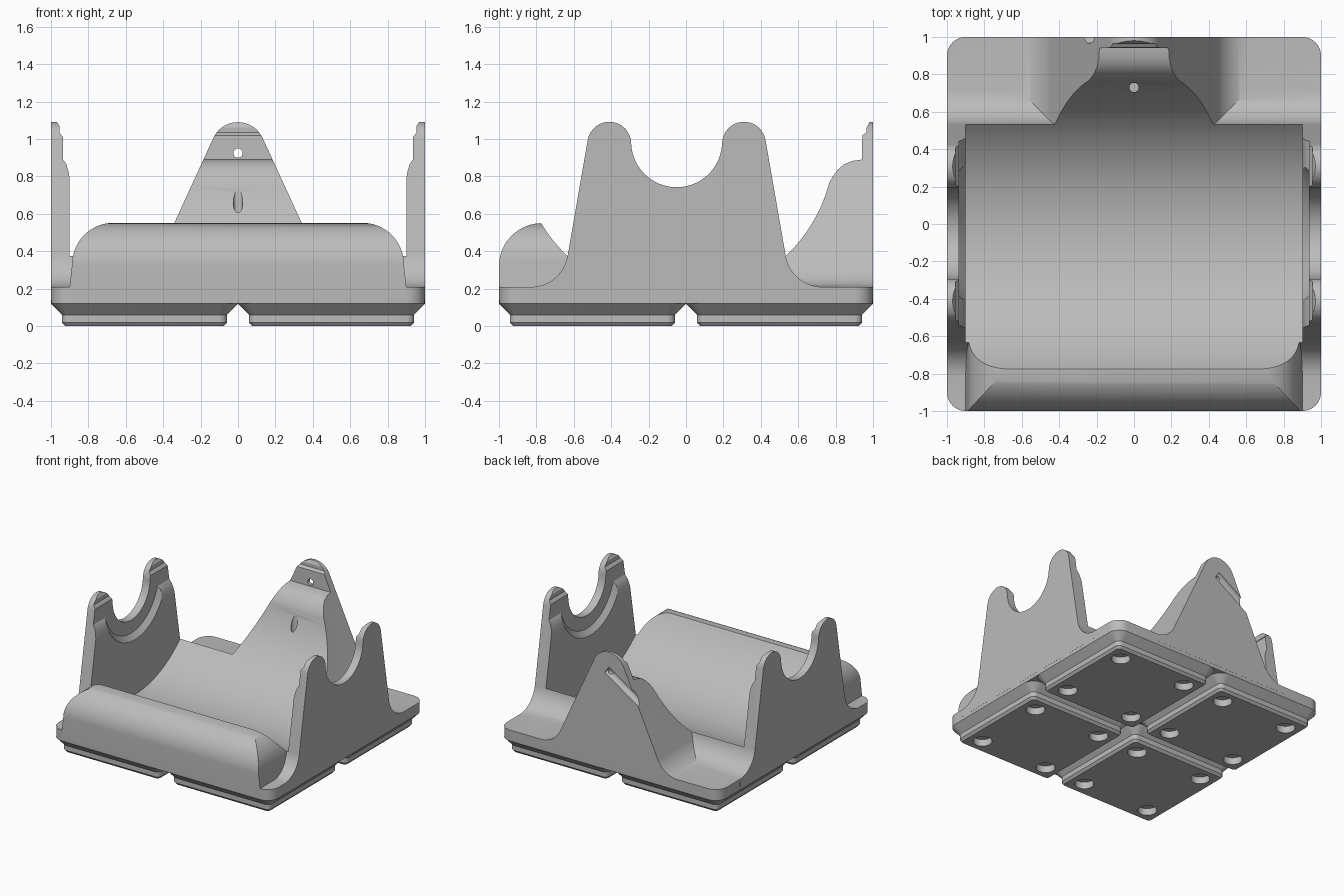
import bpy, bmesh
from math import sin, cos, pi, radians
from mathutils import Vector

cube = bpy.data.objects.get("Cube")
if cube:
    bpy.data.objects.remove(cube, do_unlink=True)

grey = bpy.data.materials.new("light_grey")
grey.use_nodes = True
grey.diffuse_color = (0.5, 0.5, 0.5, 1)
grey.node_tree.nodes["Principled BSDF"].inputs["Base Color"].default_value = (0.5, 0.5, 0.5, 1)


def finish(name, bm):
    bmesh.ops.recalc_face_normals(bm, faces=bm.faces)
    mesh = bpy.data.meshes.new(name)
    bm.to_mesh(mesh)
    bm.free()
    mesh.materials.append(grey)
    obj = bpy.data.objects.new(name, mesh)
    bpy.context.collection.objects.link(obj)
    return obj


def arc(cx, cz, r, a, b, n=16):
    steps = [radians(a + (b - a) * i / n) for i in range(n + 1)]
    return [(cx + r * cos(t), cz + r * sin(t)) for t in steps]


def prism(name, outline, axis, lo, hi):
    """Outline in (y, z) pushed along x, or in (x, z) pushed along y."""
    bm = bmesh.new()
    put = (lambda u, z, d: (d, u, z)) if axis == "x" else (lambda u, z, d: (u, d, z))
    face = bm.faces.new([bm.verts.new(put(u, z, lo)) for u, z in outline])
    new = bmesh.ops.extrude_face_region(bm, geom=[face])["geom"]
    shift = Vector(put(0, 0, hi - lo))
    bmesh.ops.translate(bm, vec=shift, verts=[v for v in new if isinstance(v, bmesh.types.BMVert)])
    return finish(name, bm)


def rounded_loft(name, cx, cy, levels, corner):
    """Stack of rounded squares, each level being (half width, z)."""
    bm = bmesh.new()
    rings = []
    for half, z in levels:
        r = corner - (levels[-1][0] - half)
        k = half - r
        pts = []
        for i, (sx, sy) in enumerate([(1, 1), (-1, 1), (-1, -1), (1, -1)]):
            pts += arc(cx + sx * k, cy + sy * k, r, i * 90, i * 90 + 90, 8)
        rings.append([bm.verts.new((x, y, z)) for x, y in pts])
    for a, b in zip(rings, rings[1:]):
        for i in range(len(a)):
            j = (i + 1) % len(a)
            bm.faces.new((a[i], a[j], b[j], b[i]))
    bm.faces.new(rings[0])
    bm.faces.new(rings[-1])
    return finish(name, bm)


def rod(p, q, r1, r2=None, n=32):
    p, q = Vector(p), Vector(q)
    bm = bmesh.new()
    bmesh.ops.create_cone(bm, cap_ends=True, segments=n, radius1=r1,
                          radius2=r1 if r2 is None else r2, depth=(q - p).length)
    bmesh.ops.rotate(bm, verts=bm.verts, matrix=(q - p).to_track_quat("Z", "Y").to_matrix())
    bmesh.ops.translate(bm, verts=bm.verts, vec=(p + q) / 2)
    return finish("cutter", bm)


def combine(target, other, operation):
    mod = target.modifiers.new("join", "BOOLEAN")
    mod.operation, mod.solver, mod.object = operation, "EXACT", other
    bpy.context.view_layer.objects.active = target
    bpy.ops.object.modifier_apply(modifier=mod.name)
    bpy.data.objects.remove(other, do_unlink=True)


def smooth(obj):
    bpy.ops.object.select_all(action="DESELECT")
    obj.select_set(True)
    bpy.context.view_layer.objects.active = obj
    bpy.ops.object.shade_smooth_by_angle(angle=radians(28))


def mirrored(half, mid=0.0):
    return [(mid + u, z) for u, z in half] + [(mid - u, z) for u, z in reversed(half)]


MID = -0.05      # cradle axis in y
AXIS_Z = 0.985   # cradle axis height

# Base plate with softened top edge
cradle = rounded_loft("cradle", 0, 0, [(0.999, 0.12), (0.999, 0.195), (1.0, 0.2), (0.995, 0.21)][:1]
                      + [(1.0, 0.21)], 0.1)

# Side arms and cradle core: two horns, round notch and flared foot
half = [(0.78, 0.15)] + arc(0.78, 0.409, 0.2, 270, 188)
half += arc(0.36, 0.975, 0.117, 9, 180) + arc(0, AXIS_Z, 0.243, -4, -88)
combine(cradle, prism("core", mirrored(half, MID), "x", -1, 1), "UNION")

# Front lip: rounded over the front and over both ends
lip = prism("lip", [(-0.5, 0.15), (-1, 0.15)] + arc(-0.77, 0.32, 0.23, 180, 90) + [(-0.5, 0.55)],
            "x", -0.95, 0.95)
ends = mirrored([(0.9, 0.13), (0.9, 0.21)] + arc(0.665, 0.33, 0.222, 0, 90))
combine(lip, prism("ends", ends, "y", -1.1, -0.4), "INTERSECT")
combine(cradle, lip, "UNION")

# Back arm: flared triangle with a stepped tab on top
triangle = mirrored([(0.626, 0.15)] + arc(0.626, 0.409, 0.2, 270, 204) + arc(0, 0.945, 0.145, 24.5, 88))
arm = prism("back_arm", triangle, "y", 0.45, 1)
steps = [(0.4, 0.1), (0.4, 0.7), (0.73, 0.7), (0.785, 0.8), (0.81, 0.835), (0.845, 0.865),
         (0.89, 0.883), (0.94, 0.89), (0.943, 1.02), (0.965, 1.035), (0.965, 1.06),
         (0.985, 1.1), (1.1, 1.1), (1.1, 0.1)]
combine(arm, prism("steps", steps, "x", -1, 1), "INTERSECT")
combine(cradle, arm, "UNION")

# Cylindrical cradle hollow
combine(cradle, rod((-0.9, MID, AXIS_Z), (0.9, MID, AXIS_Z), 0.845, n=160), "DIFFERENCE")

# Thinned horn tops and the ring recess around each notch
thin = [(0.85, 0.77), (0.9, 0.79), (0.907, 0.83), (0.918, 0.865), (0.935, 0.89), (0.935, 1.01),
        (0.955, 1.035), (0.955, 1.07), (0.975, 1.1), (0.85, 1.15)]
for s in (-1, 1):
    combine(cradle, prism("thin", [(s * x, z) for x, z in thin], "y", -0.7, 0.6), "DIFFERENCE")
    combine(cradle, rod((s * 0.935, MID, AXIS_Z), (s * 0.88, MID, AXIS_Z), 0.35, 0.42, 96), "DIFFERENCE")

# Tie holes and the slanted groove on the back arm
combine(cradle, rod((0, 0.85, 0.925), (0, 1.1, 0.925), 0.025), "DIFFERENCE")
combine(cradle, rod((0, 0.73, 0.55), (0, 0.73, 0.87), 0.025), "DIFFERENCE")
combine(cradle, rod((0.02, 1, 0.94), (-0.32, 1, 0.72), 0.033), "DIFFERENCE")
smooth(cradle)

# Four stepped feet with round magnet pockets
for sx in (-1, 1):
    for sy in (-1, 1):
        cx, cy = sx * 0.5, sy * 0.5
        foot = rounded_loft("foot", cx, cy, [(0.425, 0), (0.442, 0.02), (0.442, 0.06), (0.5, 0.12)], 0.1)
        foot.name = ("back" if sy > 0 else "front") + ("_left" if sx > 0 else "_right") + "_foot"
        for dx in (-0.31, 0.31):
            for dy in (-0.31, 0.31):
                combine(foot, rod((cx + dx, cy + dy, -0.05), (cx + dx, cy + dy, 0.057), 0.072), "DIFFERENCE")
        smooth(foot)
